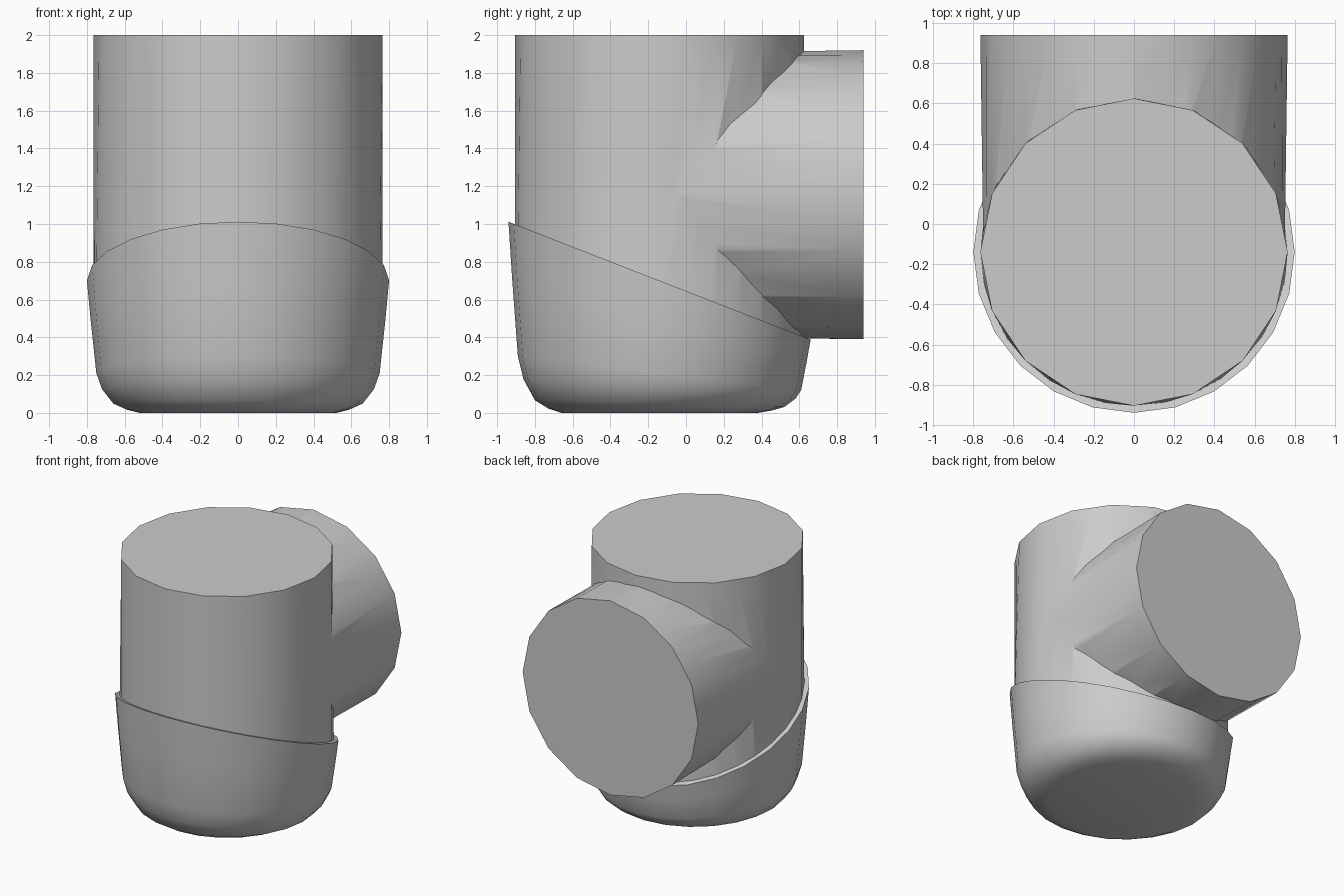
import bpy, bmesh, math
from mathutils import Matrix, Vector

cube = bpy.data.objects.get("Cube")
if cube:
    bpy.data.objects.remove(cube, do_unlink=True)

GREY = (0.6, 0.6, 0.6, 1)
mat = bpy.data.materials.new("plain_grey")
mat.use_nodes = True
mat.diffuse_color = GREY
mat.node_tree.nodes["Principled BSDF"].inputs["Base Color"].default_value = GREY

CENTRE_Y = -0.14


def rim_height(local_y):
    """Height of the slanted cup rim, measured from the pipe axis."""
    return 0.7 - 0.39 * local_y


def ring(radius, sides, height, coarse=False):
    """Ring of points; coarse pulls every second point onto its chord."""
    points = []
    for i in range(sides):
        a = math.tau * i / sides
        r = radius * math.cos(math.tau / sides) if coarse and i % 2 else radius
        x, y = r * math.cos(a), r * math.sin(a)
        points.append(Vector((x, y, height(y))))
    return points


def loft(name, rings, matrix):
    """Skin a stack of rings, bottom to top, and cap both ends."""
    bm = bmesh.new()
    rows = [[bm.verts.new(p) for p in r] for r in rings]
    n = len(rows[0])
    for low, high in zip(rows, rows[1:]):
        for i in range(n):
            j = (i + 1) % n
            bm.faces.new((low[i], low[j], high[j], high[i]))
    bm.faces.new(rows[0][::-1])
    bm.faces.new(rows[-1])
    bm.transform(matrix)
    bmesh.ops.recalc_face_normals(bm, faces=bm.faces)
    mesh = bpy.data.meshes.new(name)
    bm.to_mesh(mesh)
    bm.free()
    mesh.materials.append(mat)
    obj = bpy.data.objects.new(name, mesh)
    bpy.context.collection.objects.link(obj)
    return obj


def smooth(obj, degrees):
    bpy.ops.object.select_all(action="DESELECT")
    obj.select_set(True)
    bpy.context.view_layer.objects.active = obj
    bpy.ops.object.shade_smooth_by_angle(angle=math.radians(degrees))


to_axis = Matrix.Translation((0, CENTRE_Y, 0))

# Upright pipe, its hidden lower end following the slant of the cup
pipe = loft("upright_pipe", [
    ring(0.765, 32, lambda y: rim_height(y) - 0.1),
    ring(0.765, 32, lambda y: 2.0, coarse=True),
], to_axis)

# Branch pipe pointing backwards
branch = loft("branch_pipe", [
    ring(0.75, 32, lambda y: 0.0),
    ring(0.765, 32, lambda y: 0.94 - CENTRE_Y, coarse=True),
], Matrix.Translation((0, CENTRE_Y, 1.155)) @ Matrix.Rotation(-math.pi / 2, 4, "X"))

# Join the two pipes into one skin
union = pipe.modifiers.new("join_branch", "BOOLEAN")
union.operation = "UNION"
union.solver = "EXACT"
union.object = branch
bpy.ops.object.select_all(action="DESELECT")
pipe.select_set(True)
bpy.context.view_layer.objects.active = pipe
bpy.ops.object.modifier_apply(modifier=union.name)
bpy.data.objects.remove(branch, do_unlink=True)
smooth(pipe, 30)

# Rounded cup with a slanted rim: (radius, share of the rim height)
profile = [(0.52, 0), (0.59, 0.025), (0.66, 0.07), (0.72, 0.18),
           (0.75, 0.3), (0.78, 0.7), (0.8, 1), (0.74, 1)]
cup = loft("end_cup", [
    ring(r, 24, lambda y, s=share: s * rim_height(y)) for r, share in profile
], to_axis)
smooth(cup, 40)
